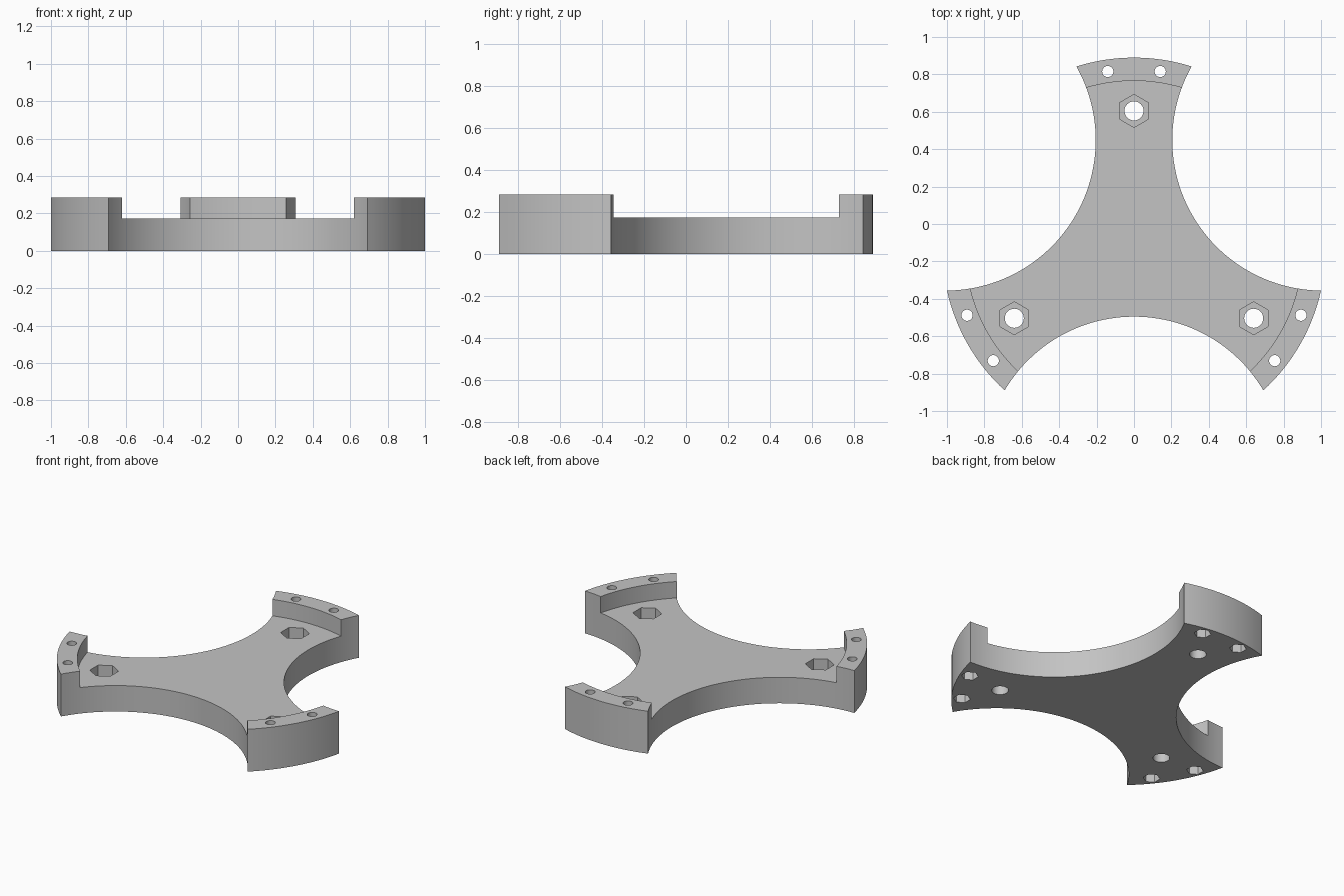
import bpy
import bmesh
from math import radians, sin, cos, atan2, hypot
from mathutils import Vector

if "Cube" in bpy.data.objects:
    bpy.data.objects.remove(bpy.data.objects["Cube"], do_unlink=True)

HUB = Vector((0, -0.1345))
ARMS = (90, 210, 330)
OUTER, RIM_INNER, HALF = 1.024, 0.9, 17.5
SCALLOP = 1.165                      # hub to scallop centre
BASE_H, RIM_H = 0.174, 0.284


def polar(radius, degrees, origin=HUB):
    a = radians(degrees)
    return Vector((origin.x + radius * cos(a), origin.y + radius * sin(a)))


def circle(centre, radius, sides, start=0):
    return [polar(radius, start + 360 * i / sides, centre) for i in range(sides)]


def prisms(name, outlines, z0, z1):
    """One object made of upright prisms, one per outline."""
    bm = bmesh.new()
    for pts in outlines:
        face = bm.faces.new([bm.verts.new((p.x, p.y, z0)) for p in pts])
        new = bmesh.ops.extrude_face_region(bm, geom=[face])["geom"]
        bmesh.ops.translate(bm, vec=(0, 0, z1 - z0),
                            verts=[v for v in new if isinstance(v, bmesh.types.BMVert)])
    bmesh.ops.recalc_face_normals(bm, faces=bm.faces)
    mesh = bpy.data.meshes.new(name)
    bm.to_mesh(mesh)
    bm.free()
    obj = bpy.data.objects.new(name, mesh)
    bpy.context.collection.objects.link(obj)
    return obj


def cut(target, name, outlines, z0, z1):
    cutter = prisms(name, outlines, z0, z1)
    cutter.hide_render = True
    mod = target.modifiers.new(name, "BOOLEAN")
    mod.operation, mod.solver, mod.object = "DIFFERENCE", "EXACT", cutter
    bpy.context.view_layer.objects.active = target
    bpy.ops.object.modifier_apply(modifier=mod.name)
    bpy.data.objects.remove(cutter, do_unlink=True)


# Three-armed outline: convex arm ends joined by concave scallops
dx = SCALLOP - OUTER * cos(radians(60 - HALF))
dy = OUTER * sin(radians(60 - HALF))
sweep, scallop_r = atan2(dy, dx) / radians(1), hypot(dx, dy)
outline = []
for arm in ARMS:
    outline += [polar(OUTER, arm - HALF + 2 * HALF * i / 16) for i in range(17)]
    centre = polar(SCALLOP, arm + 60)
    outline += [polar(scallop_r, arm + 240 + sweep * (1 - 2 * i / 48), centre)
                for i in range(1, 48)]

body = prisms("three_arm_bracket", [outline], 0, RIM_H)

# Lowered deck, leaving a raised rim at each arm end
cut(body, "deck_recess", [circle(HUB, RIM_INNER, 180)], BASE_H, RIM_H + 0.1)

# Bolt holes through the deck and the rims, with hexagonal nut pockets
deck_bolts = [polar(0.739, arm) for arm in ARMS]
rim_bolts = [polar(0.96, arm + side) for arm in ARMS for side in (-8.4, 8.4)]
cut(body, "deck_holes", [circle(p, 0.051, 32) for p in deck_bolts], -0.1, 0.4)
cut(body, "rim_holes", [circle(p, 0.03, 24) for p in rim_bolts], -0.1, 0.4)
cut(body, "deck_nut_pockets", [circle(p, 0.088, 6, 30) for p in deck_bolts], 0.075, 0.4)
cut(body, "rim_nut_pockets", [circle(p, 0.052, 6, 30) for p in rim_bolts], -0.1, 0.1)

# Single grey finish
grey = bpy.data.materials.new("plain_grey")
grey.use_nodes = True
colour = (0.55, 0.55, 0.55, 1)
grey.diffuse_color = colour
grey.node_tree.nodes["Principled BSDF"].inputs["Base Color"].default_value = colour
body.data.materials.clear()
body.data.materials.append(grey)

bpy.ops.object.select_all(action="DESELECT")
body.select_set(True)
bpy.context.view_layer.objects.active = body
bpy.ops.object.shade_smooth_by_angle(angle=radians(30))
